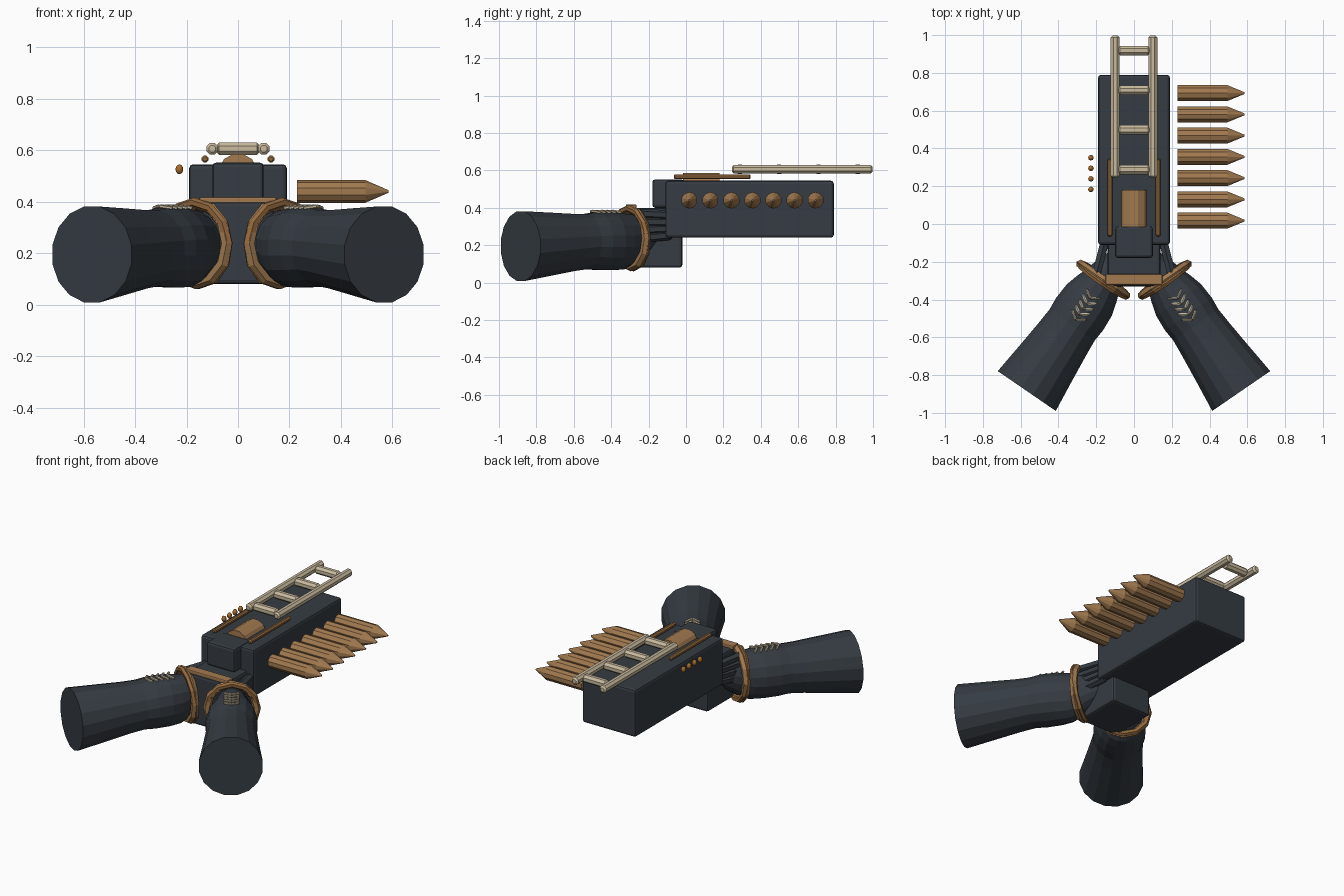
import bpy, bmesh, math
from mathutils import Vector, Matrix

if "Cube" in bpy.data.objects:
    bpy.data.objects.remove(bpy.data.objects["Cube"])

def material(name, rgb):
    m = bpy.data.materials.new(name)
    m.diffuse_color = (*rgb, 1)
    m.use_nodes = True
    m.node_tree.nodes["Principled BSDF"].inputs["Base Color"].default_value = m.diffuse_color
    return m

GUN = material("gunmetal", (0.036, 0.045, 0.056))
BRASS = material("brass", (0.36, 0.195, 0.08))
BROWN = material("bronze", (0.30, 0.145, 0.05))
BEAD = material("orange copper", (0.40, 0.15, 0.025))
CREAM = material("cream", (0.58, 0.49, 0.34))

def add(name, bm, mat, smooth=False):
    bmesh.ops.recalc_face_normals(bm, faces=bm.faces)
    me = bpy.data.meshes.new(name)
    bm.to_mesh(me)
    bm.free()
    me.materials.append(mat)
    ob = bpy.data.objects.new(name, me)
    bpy.context.collection.objects.link(ob)
    if smooth:
        me.shade_smooth()
    return ob

def box(name, lo, hi, mat, bevel=0.015):
    lo, hi = Vector(lo), Vector(hi)
    bm = bmesh.new()
    bmesh.ops.create_cube(bm, size=1, matrix=Matrix.Translation((lo + hi) / 2)
                          @ Matrix.Diagonal((*(hi - lo), 1)))
    bmesh.ops.bevel(bm, geom=bm.edges[:], offset=bevel, segments=2,
                    affect='EDGES', profile=0.5)
    return add(name, bm, mat)

def loft(name, stations, sides, mat):
    """Skin rings given as (centre, axis, side radius, upright radius)."""
    bm = bmesh.new()
    rings = []
    for c, axis, ra, rb in stations:
        axis = Vector(axis).normalized()
        ref = Vector((0, 0, 1)) if abs(axis.z) < 0.9 else Vector((0, 1, 0))
        u = axis.cross(ref).normalized()
        v = u.cross(axis)
        ring = []
        for i in range(sides):
            a = 2 * math.pi * (i + 0.5) / sides
            ring.append(bm.verts.new(Vector(c) + u * ra * math.cos(a) + v * rb * math.sin(a)))
        rings.append(ring)
    for r0, r1 in zip(rings, rings[1:]):
        for i in range(sides):
            j = (i + 1) % sides
            bm.faces.new((r0[i], r0[j], r1[j], r1[i]))
    bm.faces.new(rings[0])
    bm.faces.new(rings[-1])
    return add(name, bm, mat)

def rod(name, p, q, r, mat, sides=8, cap=0.4):
    """Round bar with chamfered ends."""
    p, q = Vector(p), Vector(q)
    d = (q - p).normalized()
    c = r * cap
    return loft(name, [(p, d, r * 0.55, r * 0.55), (p + d * c, d, r, r),
                       (q - d * c, d, r, r), (q, d, r * 0.55, r * 0.55)], sides, mat)

# Gun housing
box("main_body", (-0.19, -0.11, 0.24), (0.19, 0.79, 0.545), GUN)
box("rear_block", (-0.10, -0.18, 0.40), (0.10, -0.01, 0.552), GUN)
box("grip_block", (-0.14, -0.33, 0.08), (0.14, -0.02, 0.40), GUN)
box("cross_bar", (-0.15, -0.322, 0.392), (0.15, -0.265, 0.418), BRASS, 0.006)

# Domed feed cover
loft("feed_cover", [((0, -0.015, 0.511), (0, 1, 0), 0.077, 0.077),
                    ((0, 0.18, 0.511), (0, 1, 0), 0.077, 0.077)], 12, BRASS)

# Ladder-like barrel rails
for s in (-1, 1):
    rod("ladder_rail", (s * 0.10, 0.245, 0.606), (s * 0.10, 0.998, 0.606), 0.025, CREAM)
    rod("side_rod", (s * 0.128, -0.065, 0.566), (s * 0.128, 0.345, 0.566), 0.014, BROWN)
for i in range(4):
    y = 0.288 + 0.21 * i
    rod("ladder_rung", (-0.084, y, 0.606), (0.084, y, 0.606), 0.027, CREAM)

# Row of cartridges
for i in range(7):
    y, ax = 0.018 + 0.1125 * i, (1, 0, 0)
    loft("cartridge", [((0.23, y, 0.44), ax, 0.044, 0.044), ((0.495, y, 0.44), ax, 0.044, 0.044),
                       ((0.585, y, 0.44), ax, 0.005, 0.005)], 10, BRASS)

# Copper beads on the other side
for i in range(4):
    bm = bmesh.new()
    bmesh.ops.create_uvsphere(bm, u_segments=8, v_segments=6, radius=1,
                              matrix=Matrix.Translation((-0.228, 0.183 + 0.056 * i, 0.526))
                              @ Matrix.Diagonal((0.015, 0.015, 0.019, 1)))
    add("bead", bm, BEAD, True)

# Arms: t runs from the wrist to the cut end
SLEEVE = [(-0.17, 0.27, 0.045, 0.06), (-0.08, 0.25, 0.085, 0.10), (0.0, 0.23, 0.105, 0.135),
          (0.06, 0.22, 0.128, 0.152), (0.13, 0.222, 0.148, 0.158), (0.22, 0.222, 0.154, 0.157),
          (0.29, 0.220, 0.148, 0.150), (0.38, 0.215, 0.155, 0.155), (0.55, 0.205, 0.172, 0.173),
          (0.715, 0.195, 0.19, 0.19)]
for s in (-1, 1):
    d = Vector((s * 0.566, -0.824, 0))
    p = Vector((s * 0.824, 0.566, 0))
    wrist = Vector((s * 0.163, -0.295, 0))

    def at(t, z, w=0.0):
        return wrist + d * t + p * w + Vector((0, 0, z))

    loft("arm", [(at(t, z), d, a, b) for t, z, a, b in SLEEVE], 16, GUN)

    # Fingers reaching to the housing
    for k in range(4):
        z = 0.235 + 0.045 * k
        rod("finger", (s * 0.20, -0.27, z), (s * 0.15, -0.075, 0.255 + 0.035 * k),
            0.026, GUN, 6)

    # Wrist ring, faceted, with a thin crossing band
    for name, tilt, tube, R in (("wrist_ring", 0.0, 0.024, 0.146),
                                ("ring_wrap", 0.10, 0.019, 0.151)):
        bm = bmesh.new()
        loops = []
        for i in range(12):
            a = 2 * math.pi * i / 12
            loop = []
            for j in range(6):
                b = 2 * math.pi * j / 6
                r = R + tube * math.cos(b)
                w, h = r * math.cos(a), (r + 0.008) * math.sin(a)
                t = tube * math.sin(b) + tilt * h
                loop.append(bm.verts.new(at(t, 0.238 + h, w)))
            loops.append(loop)
        for i in range(12):
            l0, l1 = loops[i], loops[(i + 1) % 12]
            for j in range(6):
                k = (j + 1) % 6
                bm.faces.new((l0[j], l0[k], l1[k], l1[j]))
        add(name, bm, BROWN if tilt else BRASS)

    # Chevron stitches on top of the sleeve
    for k in range(5):
        t = 0.09 + 0.034 * k
        for side in (-1, 1):
            rod("stitch", at(t + 0.03, 0.383, 0), at(t, 0.375, side * 0.045),
                0.0075, CREAM, 6)
